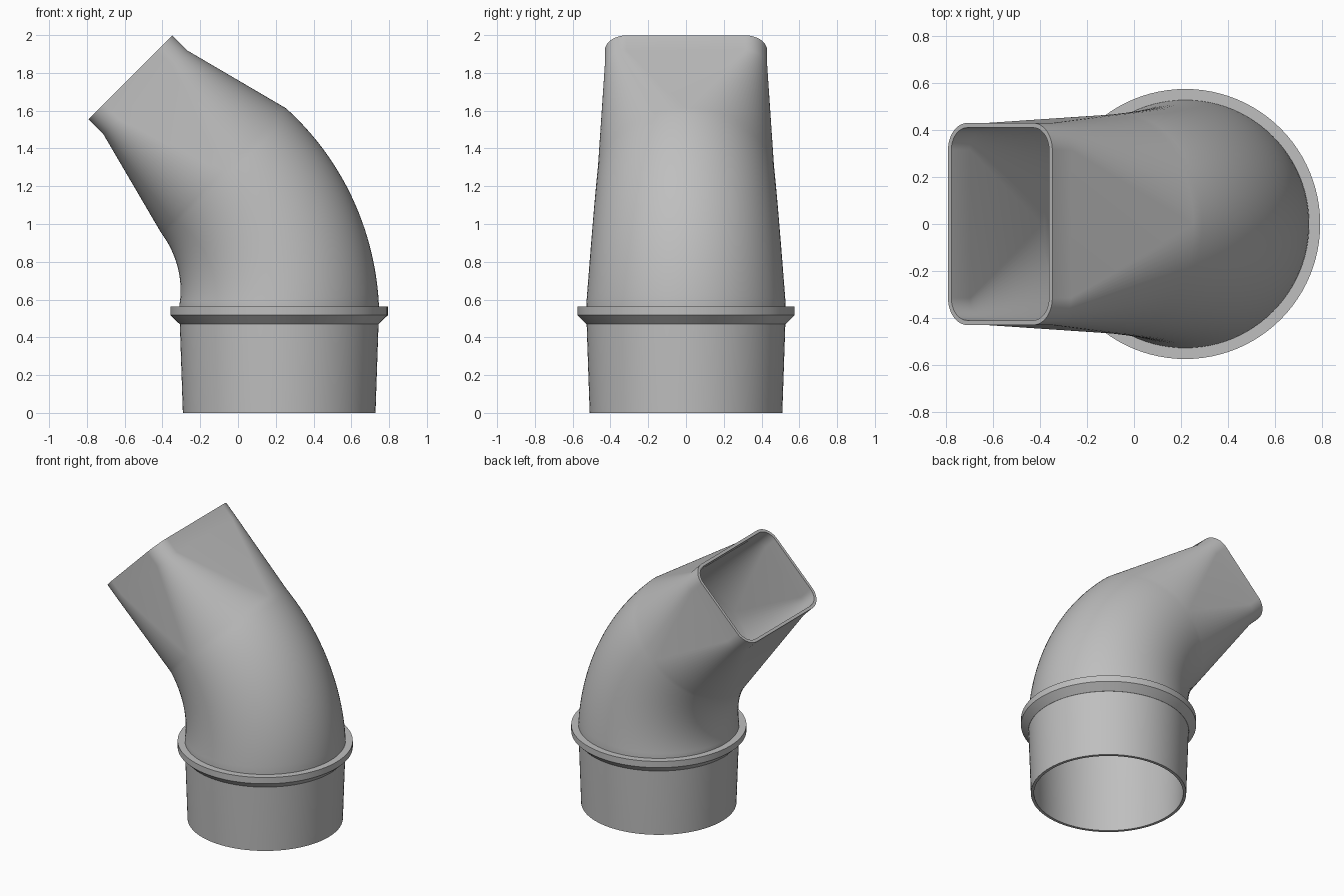
import bpy, bmesh
from math import sin, cos, pi, radians
from mathutils import Vector

cube = bpy.data.objects.get("Cube")
if cube:
    bpy.data.objects.remove(cube)

grey = bpy.data.materials.new("grey plastic")
grey.use_nodes = True
colour = (0.52, 0.52, 0.52, 1)
grey.diffuse_color = colour
grey.node_tree.nodes["Principled BSDF"].inputs["Base Color"].default_value = colour

AXIS = 0.218       # x of the upright pipe
QUARTER = 24       # segments in each quarter of a section
WALL = 0.02
BEND = 1.005       # radius of the elbow's centre line
BEND_Z = 0.572
STEPS = 24


def section(centre, tilt, half_u, half_v, corner):
    """Rounded rectangle (a circle when all sizes match), leaning towards -x."""
    across = Vector((cos(tilt), 0, sin(tilt)))
    side = Vector((0, 1, 0))
    points = []
    for q, (su, sv) in enumerate(((1, 1), (-1, 1), (-1, -1), (1, -1))):
        for i in range(QUARTER + 1):
            a = (q + i / QUARTER) * pi / 2
            u = su * (half_u - corner) + corner * cos(a)
            v = sv * (half_v - corner) + corner * sin(a)
            points.append(centre + across * u + side * v)
    return points


def circle(centre, tilt, r):
    return section(centre, tilt, r, r, r)


def loft(name, rings):
    """Skin a closed loop of rings; the last joins the first."""
    bm = bmesh.new()
    loops = [[bm.verts.new(p) for p in ring] for ring in rings]
    n = len(loops[0])
    for a, b in zip(loops, loops[1:] + loops[:1]):
        for i in range(n):
            j = (i + 1) % n
            bm.faces.new((a[i], a[j], b[j], b[i]))
    bmesh.ops.remove_doubles(bm, verts=bm.verts, dist=0.00005)
    bmesh.ops.recalc_face_normals(bm, faces=bm.faces)
    mesh = bpy.data.meshes.new(name)
    bm.to_mesh(mesh)
    bm.free()
    mesh.materials.append(grey)
    obj = bpy.data.objects.new(name, mesh)
    bpy.context.collection.objects.link(obj)
    bpy.ops.object.select_all(action='DESELECT')
    obj.select_set(True)
    bpy.context.view_layer.objects.active = obj
    bpy.ops.object.shade_smooth_by_angle(angle=radians(30))
    return obj


def skin(inset):
    """Rings of the pipe wall from the round foot to the rectangular mouth."""
    rings = [circle(Vector((AXIS, 0, z)), 0, r - inset)
             for z, r in ((0, 0.51), (0.47, 0.526))]
    # Elbow, narrowing as it turns
    for i in range(STEPS + 1):
        t = i / STEPS
        a = t * pi / 4
        centre = Vector((AXIS - BEND * (1 - cos(a)), 0, BEND_Z + BEND * sin(a)))
        rings.append(circle(centre, a, 0.528 - 0.061 * t - inset))
    # Round to rectangular transition, then a short straight mouth
    ahead = Vector((-1, 0, 1)).normalized()
    for distance in (0.585, 0.698):
        rings.append(section(centre + ahead * distance, pi / 4,
                             0.314 - inset, 0.43 - inset, 0.115 - inset))
    return rings


# Hollow pipe: outer skin up, inner skin back down
loft("elbow_pipe", skin(0) + skin(WALL)[::-1])

# Stop collar with a bevelled underside
collar = ((0.515, 0.47), (0.527, 0.47), (0.575, 0.517), (0.575, 0.562), (0.515, 0.562))
loft("stop_collar", [circle(Vector((AXIS, 0, z)), 0, r) for r, z in collar])
